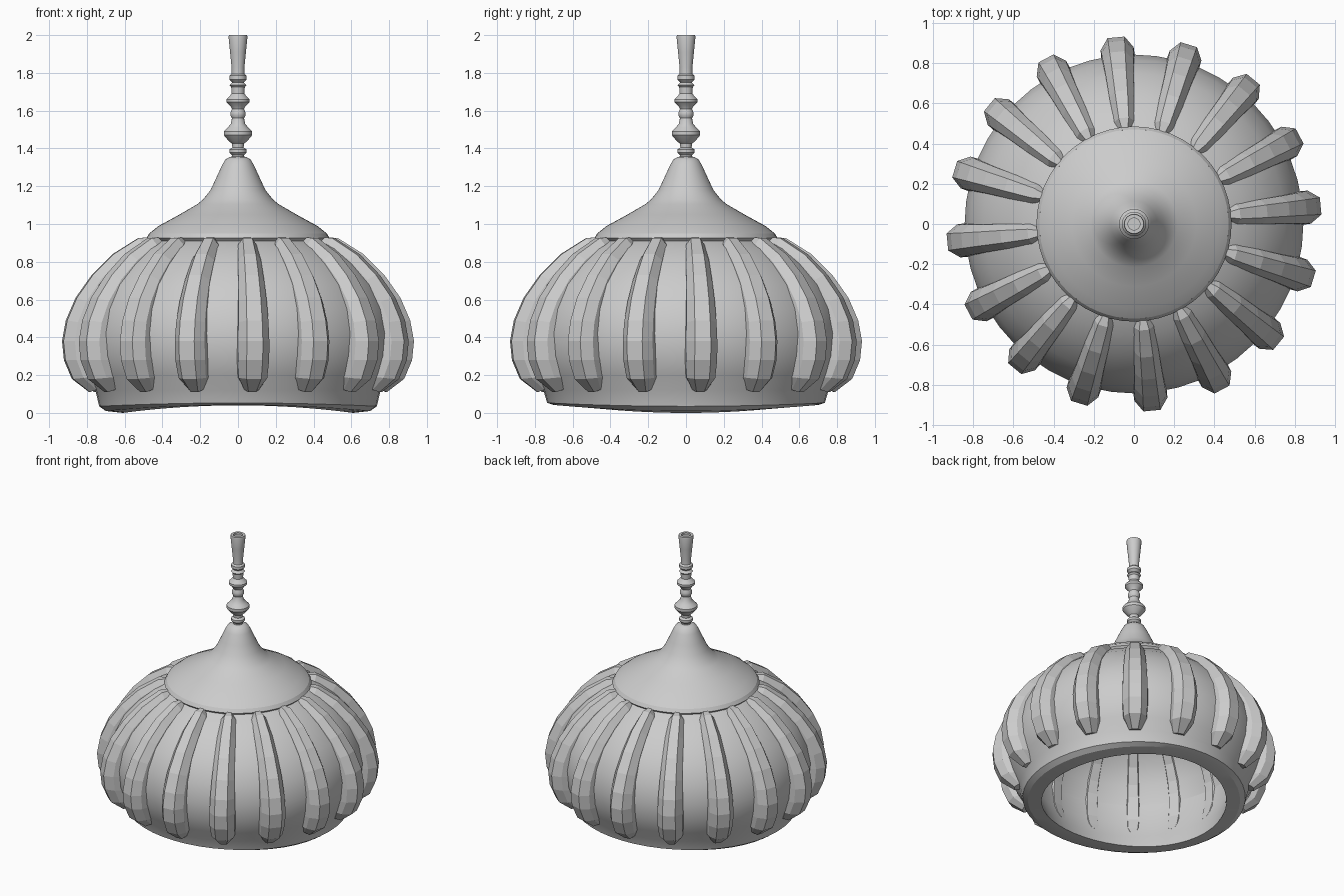
import bpy, bmesh, math

if "Cube" in bpy.data.objects:
    bpy.data.objects.remove(bpy.data.objects["Cube"])


def finish(name, bm, smooth=None):
    bmesh.ops.remove_doubles(bm, verts=bm.verts, dist=1e-5)
    bmesh.ops.recalc_face_normals(bm, faces=bm.faces)
    me = bpy.data.meshes.new(name)
    bm.to_mesh(me)
    bm.free()
    ob = bpy.data.objects.new(name, me)
    bpy.context.collection.objects.link(ob)
    if smooth:
        bpy.ops.object.select_all(action='DESELECT')
        ob.select_set(True)
        bpy.context.view_layer.objects.active = ob
        bpy.ops.object.shade_smooth_by_angle(angle=math.radians(smooth))
    return ob


def lathe(name, profile, n, smooth=None, saddle=None):
    """Revolve (r, z) points; saddle lifts listed points towards +-y."""
    bm = bmesh.new()
    rings = []
    for k, (r, z) in enumerate(profile):
        lift = (saddle or {}).get(k, 0)
        ring = []
        for i in range(n):
            a = 2 * math.pi * i / n
            ring.append(bm.verts.new((r * math.cos(a), r * math.sin(a),
                                      z + lift * math.sin(a) ** 2)))
        rings.append(ring)
    for p, q in zip(rings, rings[1:]):
        for i in range(n):
            j = (i + 1) % n
            bm.faces.new((p[i], p[j], q[j], q[i]))
    return finish(name, bm, smooth)


# Hollow dome: inner wall, saddle-shaped rim, outer wall, flared cap
inner = [(0.0, 1.25), (.04, 1.22), (.10, 1.08), (.30, .94), (.39, .90), (.44, .81),
         (.53, .74), (.62, .65), (.69, .53), (.72, .40), (.70, .25), (.645, .12)]
rim = [(.61, 0.0), (.70, .01), (.735, .035)]
outer = [(.755, .12), (.80, .20), (.832, .30), (.842, .42), (.815, .55), (.75, .68),
         (.65, .79), (.55, .87), (.47, .91), (.485, .925), (.47, .95)]
k = len(inner)
lathe("dome_shell", inner + rim + outer, 48, 18,
      {k: .04, k + 1: .032, k + 2: .018})

cap = [(.47, .95), (.42, .99), (.31, 1.05), (.215, 1.105), (.185, 1.13), (.145, 1.18),
       (.115, 1.245), (.085, 1.31), (.068, 1.34), (.045, 1.355), (0, 1.36)]
lathe("cap", cap, 64, 35)

# Turned spire
spire = [(0, 1.34), (.032, 1.345), (.032, 1.365), (.045, 1.378), (.045, 1.395), (.03, 1.405),
         (.032, 1.425), (.05, 1.44), (.075, 1.47), (.075, 1.49), (.055, 1.51), (.038, 1.53),
         (.032, 1.56), (.04, 1.575), (.04, 1.59), (.032, 1.61), (.04, 1.625), (.06, 1.645),
         (.06, 1.66), (.042, 1.68), (.034, 1.69), (.036, 1.725), (.045, 1.735), (.03, 1.75),
         (.045, 1.765), (.045, 1.785), (.034, 1.795), (.034, 1.83), (.042, 1.91), (.05, 1.99),
         (.048, 2.0), (.03, 2.0), (.03, 1.985), (0, 1.985)]
lathe("spire", spire, 32, 35)

# Ribs: crest (r, z), inner (r, z), half width at each station
stations = [(.475, .93, .44, .83, .028), (.53, .925, .46, .79, .05),
            (.665, .84, .54, .72, .063), (.775, .73, .62, .63, .07),
            (.86, .61, .675, .53, .077), (.912, .49, .70, .45, .082),
            (.932, .38, .705, .38, .085), (.922, .28, .70, .28, .085),
            (.88, .18, .675, .20, .078), (.79, .11, .66, .16, .04)]
bm = bmesh.new()
for i in range(16):
    a = math.radians(5.5 + 22.5 * i)
    c, s = math.cos(a), math.sin(a)
    loops = []
    for cr, cz, ir, iz, w in stations:
        half = [(0.0, .5), (.42, 1.0), (.78, 1.0), (.42, .0)][:3]
        # t runs inner -> crest, f is the fraction of the half width
        sect = [(-.0, .42), (.45, 1.0), (.75, .97), (1.0, .5)]
        pts = [(t, w * f) for t, f in sect] + [(t, -w * f) for t, f in reversed(sect)]
        loop = []
        for t, d in pts:
            r, z = ir + (cr - ir) * t, iz + (cz - iz) * t
            loop.append(bm.verts.new((r * c - d * s, r * s + d * c, z)))
        loops.append(loop)
    for p, q in zip(loops, loops[1:]):
        for j in range(8):
            m = (j + 1) % 8
            bm.faces.new((p[j], p[m], q[m], q[j]))
    bm.faces.new(loops[0])
    bm.faces.new(loops[-1])
finish("ribs", bm)
